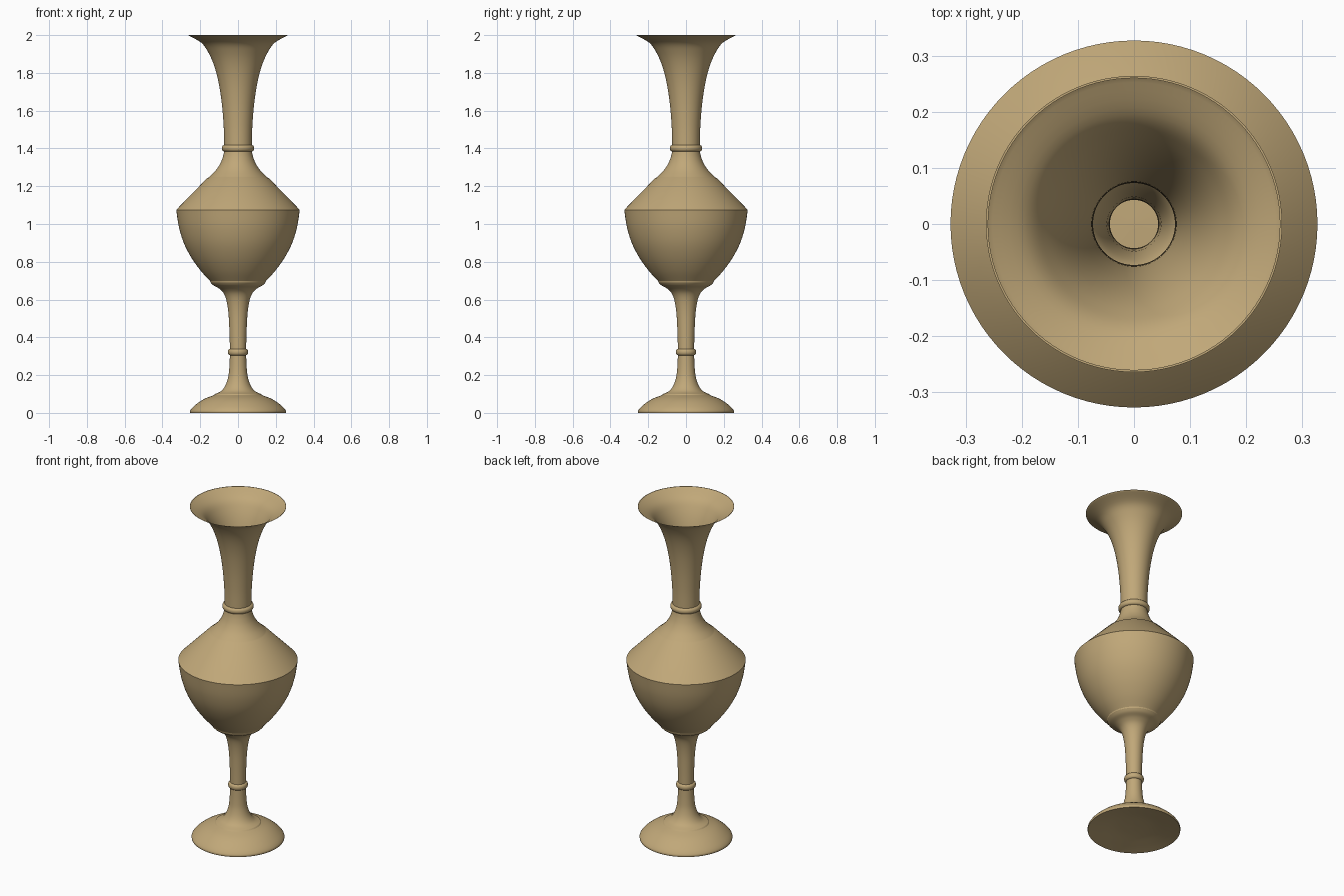
import bpy, math

if "Cube" in bpy.data.objects:
    bpy.data.objects.remove(bpy.data.objects["Cube"])

SEG = 96
clay = bpy.data.materials.new("tan clay")
clay.diffuse_color = (0.53, 0.39, 0.19, 1)
clay.use_nodes = True
clay.node_tree.nodes["Principled BSDF"].inputs["Base Color"].default_value = clay.diffuse_color


def smooth(pts, n=5):
    """Catmull-Rom curve through (radius, height) points."""
    p = [pts[0]] + pts + [pts[-1]]
    out = []
    for i in range(1, len(p) - 2):
        for k in range(n):
            t = k / n
            out.append(tuple(
                0.5 * (2 * b + (c - a) * t + (2 * a - 5 * b + 4 * c - d) * t * t
                       + (3 * b - a - 3 * c + d) * t ** 3)
                for a, b, c, d in zip(p[i - 1], p[i], p[i + 1], p[i + 2])))
    return out + [pts[-1]]


def bead(r, z, bulge, half, n=10):
    """Half-round ring profile, listed upwards."""
    return [(r + bulge * math.cos(a), z + half * math.sin(a))
            for a in (math.pi * (k / n - 0.5) for k in range(n + 1))]


def lathe(name, *sections):
    prof = []
    for s in sections:
        for q in s:
            if not prof or math.dist(q, prof[-1]) > 1e-5:
                prof.append(q)
    verts, rings, faces = [], [], []
    for r, z in prof:
        start = len(verts)
        if r < 1e-6:
            verts.append((0, 0, z))
            rings.append([start] * SEG)
        else:
            verts += [(r * math.cos(2 * math.pi * i / SEG),
                       r * math.sin(2 * math.pi * i / SEG), z) for i in range(SEG)]
            rings.append(list(range(start, start + SEG)))
    for a, b in zip(rings, rings[1:]):
        for i in range(SEG):
            j = (i + 1) % SEG
            faces.append(list(dict.fromkeys((a[i], a[j], b[j], b[i]))))
    me = bpy.data.meshes.new(name)
    me.from_pydata(verts, [], faces)
    me.materials.append(clay)
    ob = bpy.data.objects.new(name, me)
    bpy.context.collection.objects.link(ob)
    bpy.context.view_layer.objects.active = ob
    ob.select_set(True)
    bpy.ops.object.shade_smooth_by_angle(angle=math.radians(25))
    ob.select_set(False)


# Foot: slightly hollow underside, thin edge, low dome
lathe("foot",
      smooth([(0, 0.03), (0.1, 0.026), (0.19, 0.012), (0.253, 0)]),
      smooth([(0.253, 0.0), (0.253, 0.012), (0.237, 0.032), (0.205, 0.058),
              (0.17, 0.078), (0.127, 0.094)]),
      [(0.122, 0.1)])

# Stem with a small bead
lathe("stem",
      smooth([(0.122, 0.1), (0.09, 0.115), (0.067, 0.145), (0.052, 0.19),
              (0.046, 0.24), (0.043, 0.305)]),
      bead(0.043, 0.322, 0.011, 0.017),
      smooth([(0.043, 0.339), (0.045, 0.42), (0.05, 0.52), (0.06, 0.59),
              (0.075, 0.632), (0.1, 0.658), (0.13, 0.675), (0.145, 0.69)]),
      [(0.147, 0.697)])

# Body: round belly, sharp shoulder, sloping top
lathe("body",
      smooth([(0.147, 0.697), (0.197, 0.752), (0.247, 0.822), (0.287, 0.9),
              (0.313, 0.985), (0.327, 1.075)]),
      [(0.327, 1.075), (0.163, 1.243), (0.155, 1.247)],
      smooth([(0.155, 1.247), (0.118, 1.284), (0.094, 1.32), (0.08, 1.355),
              (0.073, 1.384)]))

# Neck: bead and flared trumpet mouth
lathe("neck",
      bead(0.073, 1.401, 0.013, 0.017),
      smooth([(0.073, 1.418), (0.076, 1.52), (0.086, 1.64), (0.103, 1.75),
              (0.127, 1.84), (0.158, 1.91), (0.195, 1.96), (0.262, 1.998)]),
      [(0.264, 2.0), (0.26, 2.0)])
